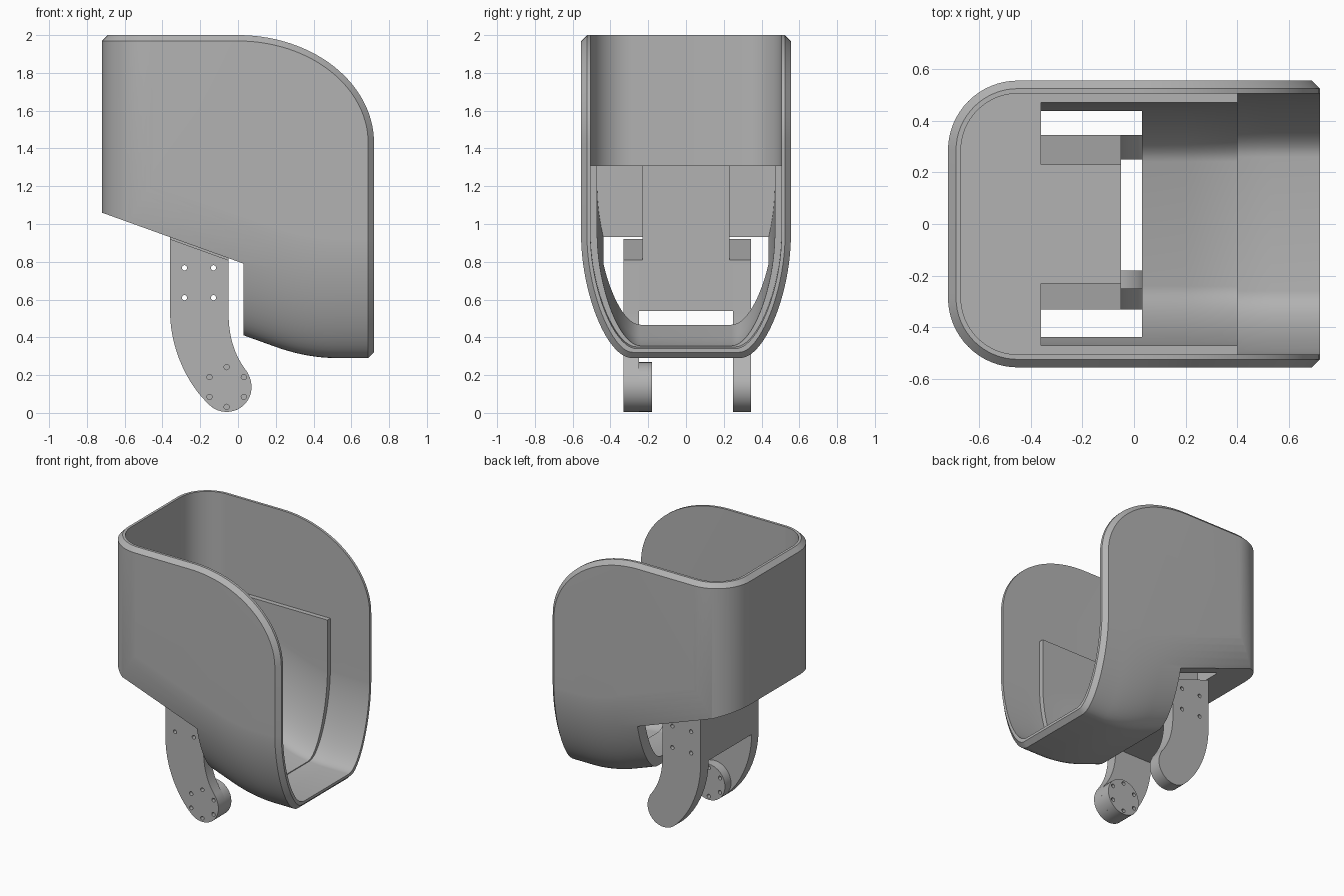
import bpy, bmesh
from math import sin, cos, pi, radians
from mathutils import Vector
from mathutils.geometry import interpolate_bezier

if "Cube" in bpy.data.objects:
    bpy.data.objects.remove(bpy.data.objects["Cube"])

grey = bpy.data.materials.new("plain grey")
grey.use_nodes = True
grey.diffuse_color = (0.45, 0.45, 0.45, 1)
grey.node_tree.nodes["Principled BSDF"].inputs["Base Color"].default_value = grey.diffuse_color


def finish(name, bm):
    bmesh.ops.recalc_face_normals(bm, faces=bm.faces)
    mesh = bpy.data.meshes.new(name)
    bm.to_mesh(mesh)
    bm.free()
    mesh.materials.append(grey)
    ob = bpy.data.objects.new(name, mesh)
    bpy.context.collection.objects.link(ob)
    return ob


def loft(name, rings):
    """Closed solid through rings of matching points."""
    bm = bmesh.new()
    loops = [[bm.verts.new(p) for p in ring] for ring in rings]
    for a, b in zip(loops, loops[1:]):
        for i in range(len(a)):
            j = (i + 1) % len(a)
            bm.faces.new((a[i], a[j], b[j], b[i]))
    bm.faces.new(loops[0])
    bm.faces.new(loops[-1])
    return finish(name, bm)


def prism_y(name, pts, lo=-1, hi=1):
    return loft(name, [[(x, y, z) for x, z in pts] for y in (lo, hi)])


def prism_z(name, pts, lo=-1, hi=4):
    return loft(name, [[(x, y, z) for x, y in pts] for z in (lo, hi)])


def combine(ob, other, op, keep=False):
    mod = ob.modifiers.new("combine", 'BOOLEAN')
    mod.operation, mod.object, mod.solver = op, other, 'EXACT'
    bpy.context.view_layer.update()
    dg = bpy.context.evaluated_depsgraph_get()
    mesh = bpy.data.meshes.new_from_object(ob.evaluated_get(dg))
    ob.modifiers.clear()
    ob.data = mesh
    if not keep:
        bpy.data.objects.remove(other)
    return ob


def curve(a, b, c, d, n=14):
    return [tuple(p)[:2] for p in interpolate_bezier(*[Vector((*q, 0)) for q in (a, b, c, d)], n)]


def arc(cx, cy, rx, ry, a0, a1, n=16):
    return [(cx + rx * cos(radians(a0 + (a1 - a0) * i / n)),
             cy + ry * sin(radians(a0 + (a1 - a0) * i / n))) for i in range(n + 1)]


HALF, TOP, FLARE = 0.555, 2.0, 0.65


def base(x):
    """Height of the underside: a slope easing into a flat."""
    if x < 0.2:
        return 0.349 + 0.36 * (0.2 - x)
    return 0.29 + 0.545 * max(0.53 - x, 0) ** 2


def slope(x):
    return 0.79 - 0.36 * (x - 0.03)


def body(name, off, floor, side):
    """Sheared U section, limited by the rounded plan and a side outline."""
    s = 1 - off / HALF
    half = [(w * s, floor + h * (1 - floor / FLARE)) for w, h in
            curve((0.285, 0), (0.42, 0), (0.555, 0.35), (0.5555, FLARE), 20)]
    half.append((half[-1][0] + 0.05, 4))
    section = half + [(-w, h) for w, h in reversed(half)]
    stations = [-1] + [0.2 + 0.033 * i for i in range(11)] + [2]
    ob = loft(name, [[(x, w, base(x) + h) for w, h in section] for x in stations])
    r, c = 0.27 - off, HALF - 0.27
    plan = [(3, HALF - off)] + arc(-0.45, c, r, r, 90, 180)
    plan += [(x, -y) for x, y in reversed(plan)]
    combine(ob, prism_z("plan_helper", plan), 'INTERSECT')
    return combine(ob, prism_y("side_helper", side), 'INTERSECT')


# Outer shell solid: swept shoulder on the open end, sloped cut underneath
outline = [(-1, TOP)] + arc(0.0, 1.43, 0.72, 0.57, 90, 0, 28)
outline += [(0.72, 0), (0.03, 0), (0.03, slope(0.03)), (-1, slope(-1))]
shell = body("shell", 0, 0, outline)

# Chamfer round the open rim
bm = bmesh.new()
bm.from_mesh(shell.data)
bmesh.ops.remove_doubles(bm, verts=bm.verts, dist=0.0005)
bm.normal_update()


def is_rim(f):
    n = f.normal
    return abs(n.y) < 0.01 and n.x > -0.01 and n.z > -0.01


rim = [e for e in bm.edges if len(e.link_faces) == 2
       and is_rim(e.link_faces[0]) != is_rim(e.link_faces[1])]
bmesh.ops.bevel(bm, geom=rim, offset=0.031, segments=1, affect='EDGES', clamp_overlap=False)
bm.to_mesh(shell.data)
bm.free()

# Main cavity above the shelf and at the open end, then the thicker lined pocket
FLOOR = 1.31
cavity = body("cavity_helper", 0.05, 0.05,
              [(-1, FLOOR), (0.4, FLOOR), (0.4, 0), (2, 0), (2, 3), (-1, 3)])
combine(shell, cavity, 'DIFFERENCE')
pocket = body("pocket_helper", 0.085, 0.056, [(-0.36, 0), (1.5, 0), (1.5, 1.5), (-0.36, 1.5)])
combine(shell, pocket, 'DIFFERENCE')

# Mounting tongue inside the shell and bridge between the arms
LEFT, RIGHT = -0.36, -0.05
lid = [(RIGHT, slope(RIGHT) - 0.01), (LEFT, slope(LEFT) - 0.01)]
tongue = prism_y("tongue", [(LEFT, FLOOR), (RIGHT, FLOOR)] + lid, -0.23, 0.23)
bridge = prism_y("bridge", [(LEFT, 0.54), (RIGHT, 0.54)] + lid, -0.25, 0.25)

# Curved arms with rounded feet
PX, PZ, PR = -0.06, 0.137, 0.132
arm = lid + curve((LEFT, 0.54), (LEFT, 0.34), (-0.27, 0.16), (-0.165, 0.055))
arm += arc(PX, PZ, PR, PR, 230, 385)
arm += curve((0.05, 0.215), (0.0, 0.28), (RIGHT, 0.37), (RIGHT, 0.53))
front_arm = prism_y("front_arm", arm, -0.33, -0.25)
back_arm = prism_y("back_arm", arm, 0.25, 0.345)
hub = prism_y("pivot_hub", arc(PX, PZ, PR, PR, 0, 348.75, 31), -0.25, -0.18)


# Screw holes
def drill(targets, x, z):
    for ob in targets:
        pin = prism_y("drill_helper", arc(x, z, 0.014, 0.014, 0, 337.5, 15))
        combine(ob, pin, 'DIFFERENCE')


for x in (-0.283, -0.13):
    for z in (0.61, 0.768):
        drill((front_arm, back_arm, bridge), x, z)
for k in range(6):
    a = pi / 6 + k * pi / 3
    drill((front_arm, hub), PX + 0.105 * cos(a), PZ + 0.105 * sin(a))

# Smooth curved walls, keep edges sharp
bpy.ops.object.select_all(action='DESELECT')
for ob in (shell, tongue, bridge, front_arm, back_arm, hub):
    ob.select_set(True)
    bpy.context.view_layer.objects.active = ob
bpy.ops.object.shade_smooth_by_angle(angle=radians(25))
